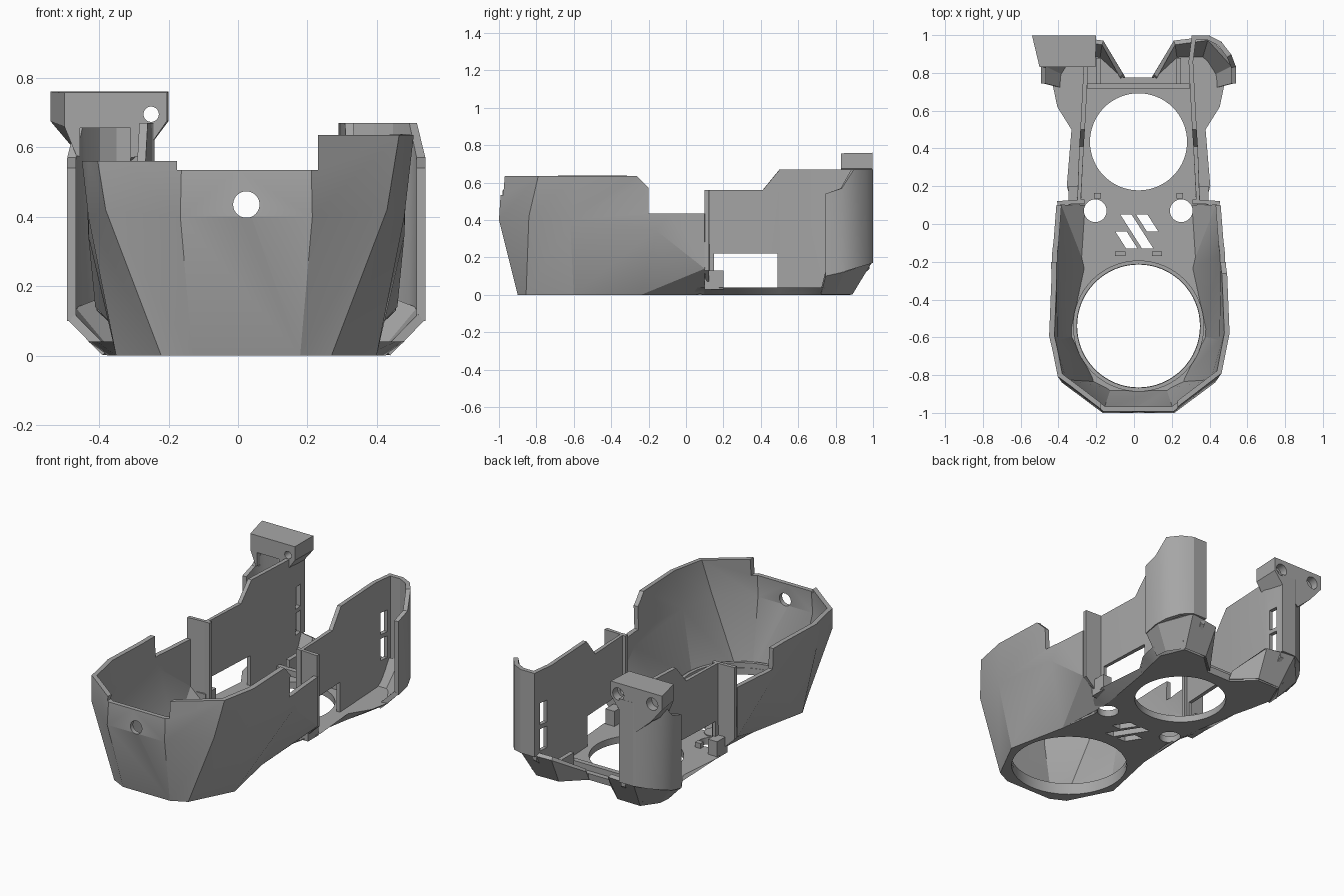
import bpy, bmesh, math
from mathutils import Matrix

cube = bpy.data.objects.get("Cube")
if cube:
    bpy.data.objects.remove(cube)

CX = 0.024  # symmetry plane of the body
grey = bpy.data.materials.new("plain_grey")
grey.use_nodes = True
grey.diffuse_color = (0.38, 0.38, 0.38, 1)
grey.node_tree.nodes["Principled BSDF"].inputs["Base Color"].default_value = grey.diffuse_color


def make(name, verts, faces, fix=True):
    me = bpy.data.meshes.new(name)
    me.from_pydata(verts, [], faces)
    if fix:
        bm = bmesh.new()
        bm.from_mesh(me)
        bmesh.ops.recalc_face_normals(bm, faces=bm.faces)
        bm.to_mesh(me)
        bm.free()
    me.materials.append(grey)
    ob = bpy.data.objects.new(name, me)
    bpy.context.collection.objects.link(ob)
    return ob


def apply(ob, kind, **props):
    mod = ob.modifiers.new(kind.lower(), kind)
    for key, value in props.items():
        setattr(mod, key, value)
    bpy.context.view_layer.objects.active = ob
    bpy.ops.object.modifier_apply(modifier=mod.name)


def cut(ob, cutter):
    cutter.hide_render = True
    apply(ob, 'BOOLEAN', object=cutter, operation='DIFFERENCE', solver='EXACT')
    bpy.data.objects.remove(cutter)


def sides(n):
    return [(i, (i + 1) % n, (i + 1) % n + n, i + n) for i in range(n)]


def prism(name, low, high):
    n = len(low)
    return make(name, low + high, sides(n) + [tuple(range(n))[::-1], tuple(range(n, 2 * n))])


def box(name, x0, x1, y0, y1, z0, z1):
    ring = [(x0, y0), (x1, y0), (x1, y1), (x0, y1)]
    return prism(name, [(x, y, z0) for x, y in ring], [(x, y, z1) for x, y in ring])


def rod(name, x, y, z, r, depth, axis='Z'):
    bm = bmesh.new()
    rot = Matrix.Rotation(math.pi / 2, 4, 'X') if axis == 'Y' else Matrix()
    bmesh.ops.create_cone(bm, cap_ends=True, segments=64, radius1=r, radius2=r, depth=depth,
                          matrix=Matrix.Translation((x, y, z)) @ rot)
    me = bpy.data.meshes.new(name)
    bm.to_mesh(me)
    bm.free()
    me.materials.append(grey)
    ob = bpy.data.objects.new(name, me)
    bpy.context.collection.objects.link(ob)
    return ob


def both(half, z=None):
    """Full outline from half widths: right side reversed, then left side."""
    pts = [(p[0], p[1], p[2] if z is None else z) for p in half]
    return [(CX - w, y, h) for w, y, h in reversed(pts)] + [(CX + w, y, h) for w, y, h in pts]


def strip(name, low, high, thick):
    n = len(low)
    ob = make(name, low + high, [(i, i + 1, n + i + 1, n + i) for i in range(n - 1)])
    apply(ob, 'SOLIDIFY', thickness=thick, offset=0)
    return ob


# Floor plate with its openings
foot_low = [(.155, -.9), (.245, -.855), (.375, -.6), (.30, -.24), (.265, 0), (.28, .1), (.295, .2),
            (.345, .5), (.375, .62), (.40, .74), (.34, .88), (.2, .88), (.08, .77)]
foot_high = [(.16, -.9), (.25, -.855), (.38, -.6), (.31, -.24), (.29, 0), (.35, .1), (.38, .2),
             (.355, .5), (.43, .62), (.455, .74), (.37, .9), (.2, .9), (.08, .775)]
round_holes = ((-.205, .07, .06), (.25, .07, .06))
floor = prism("floor_plate", both(foot_low, 0), both(foot_high, .04))
for x, y, r in ((CX, -.54, .325), (CX, .435, .257)) + round_holes:
    cut(floor, rod("hole_cutter", x, y, 0, r, .3))
for x, y0, y1 in ((-.035, -.13, -.04), (.02, -.13, .05), (.075, -.04, .05)):
    # slanted vent slots
    lean = (y1 - y0) * .32
    outline = [(x - .035 + lean, y0), (x + .025 + lean, y0), (x + .025 - lean, y1), (x - .035 - lean, y1)]
    cut(floor, prism("vent_cutter", [(a, b, -.1) for a, b in outline], [(a, b, .1) for a, b in outline]))

# Collar around the front opening
collar = rod("front_collar", CX, -.54, .04, .347, .06)
cut(collar, rod("collar_cutter", CX, -.54, .04, .327, .3))

# Faceted front bucket
low = both([(.155, -.9, 0), (.245, -.855, 0), (.375, -.6, 0), (.30, -.24, 0), (.28, .1, 0)])
mid = both([(.19, -1, .4), (.405, -.84, .42), (.455, -.62, .4), (.455, -.16, .345), (.435, .1, .14)])
top = both([(.185, -.985, .635), (.44, -.79, .635), (.482, -.58, .635), (.465, -.16, .635), (.435, .1, .635)])
n = len(low)
faces = []
for row in (0, n):
    for i in range(n - 1):
        a, b, c, d = row + i, row + i + 1, row + n + i + 1, row + n + i
        faces += [(a, b, d), (b, c, d)] if i < n // 2 else [(a, b, c), (a, c, d)]
bucket = make("front_bucket", low + mid + top, faces, fix=False)
apply(bucket, 'SOLIDIFY', thickness=.028, offset=-1)
cut(bucket, box("right_rim_cutter", -1, CX - .19, -1.2, .5, .56, 1))
cut(bucket, box("notch_cutter", CX - .2, .23, -1.2, -.7, .535, 1))
cut(bucket, box("rear_rim_cutter", -1, 1, -.2, .5, .435, 1))
corner = box("corner_cutter", 0, 1, -.045, .045, -.045, .045)
corner.data.transform(Matrix.Translation((0, -.2, .635)) @ Matrix.Rotation(math.pi / 4, 4, 'X'))
cut(bucket, corner)
cut(bucket, rod("front_hole_cutter", CX, -1, .435, .038, .4, 'Y'))
for x, y, r in round_holes:
    cut(bucket, rod("hole_cutter", x, y, 0, r, .3))

# Rear walls, corner shells and feet, mirrored; columns are half width, y, bottom, top
wall_path = [(.43, .11, .13, .56), (.315, .118, .03, .56), (.302, .41, .03, .56), (.296, .5, .03, .67),
             (.277, .86, .03, .67), (.292, .98, .14, .67)]
shell_path = [(.28, .986, .17, .67), (.37, .986, .17, .67), (.43, .955, .16, .67), (.48, .89, .14, .67),
              (.503, .83, .12, .57), (.503, .745, .1, .54)]
shoe_low = [(.08, .77, .01), (.2, .88, .01), (.34, .88, .01), (.4, .79, .01), (.405, .72, .01)]
shoe_high = [(.09, .785, .06), (.19, .96, .17), (.37, .983, .18), (.5, .84, .13), (.503, .745, .11)]
for side, s in (("left", 1), ("right", -1)):
    def at(path, k):
        return [(CX + s * p[0], p[1], p[k]) for p in path]

    def block(name, w0, w1, *rest):
        return box(side + name, *sorted((CX + s * w0, CX + s * w1)), *rest)

    wall = strip(side + "_rear_wall", at(wall_path, 2), at(wall_path, 3), .024)
    cut(wall, block("_window_cutter", .2, .4, .15, .49, .04, .22))
    for z in (.19, .345):
        cut(wall, block("_slot_cutter", .2, .35, .895, .95, z, z + .13))
    strip(side + "_corner_shell", at(shell_path, 2), at(shell_path, 3), .026)
    strip(side + "_foot", at(shoe_low, 2), at(shoe_high, 2), .026)
    # Small posts, clips and ribs
    block("_wall_fin", .287, .32, .106, .13, .03, .56)
    block("_wall_post", .31, .37, .1, .2, .03, .13)
    block("_front_clip", .07, .125, -.17, -.145, .03, .07)
    block("_rear_clip", .2, .235, .135, .165, .03, .07)
    block("_foot_rib", .2, .225, .74, .88, .03, .12)
    rod(side + "_round_boss", CX + s * .18, -.045, .04, .055, .012)
    rod(side + "_small_boss", CX + s * .215, -.215, .04, .026, .012)

# Cross bar behind the rear opening
box("rear_cross_bar", CX - .27, CX + .27, .715, .745, .03, .075)

# Tall hollow bracket on the right rear corner
face = [(-.54, .76), (-.2, .76), (-.2, .675), (-.275, .58), (-.37, .5), (-.46, .58), (-.54, .675)]
inner = [(-.5, .757), (-.205, .757), (-.205, .675), (-.275, .575), (-.37, .56), (-.465, .575), (-.5, .66)]
bracket = prism("rear_bracket", [(x, .998, z) for x, z in face], [(x, .83, z) for x, z in inner])
cut(bracket, box("recess_cutter", -.455, -.31, .7, .97, .4, .655))
cut(bracket, rod("screw_cutter", -.25, .9, .695, .022, .5, 'Y'))
for x in (-.25, -.475):
    cut(bracket, rod("screw_head_cutter", x, 1.0, .695, .037, .1, 'Y'))

# Smooth shading that keeps the facets sharp
for ob in list(bpy.context.collection.objects):
    if ob.type == 'MESH' and grey.name in ob.data.materials:
        bpy.ops.object.select_all(action='DESELECT')
        ob.select_set(True)
        bpy.context.view_layer.objects.active = ob
        bpy.ops.object.shade_smooth_by_angle(angle=math.radians(25))
